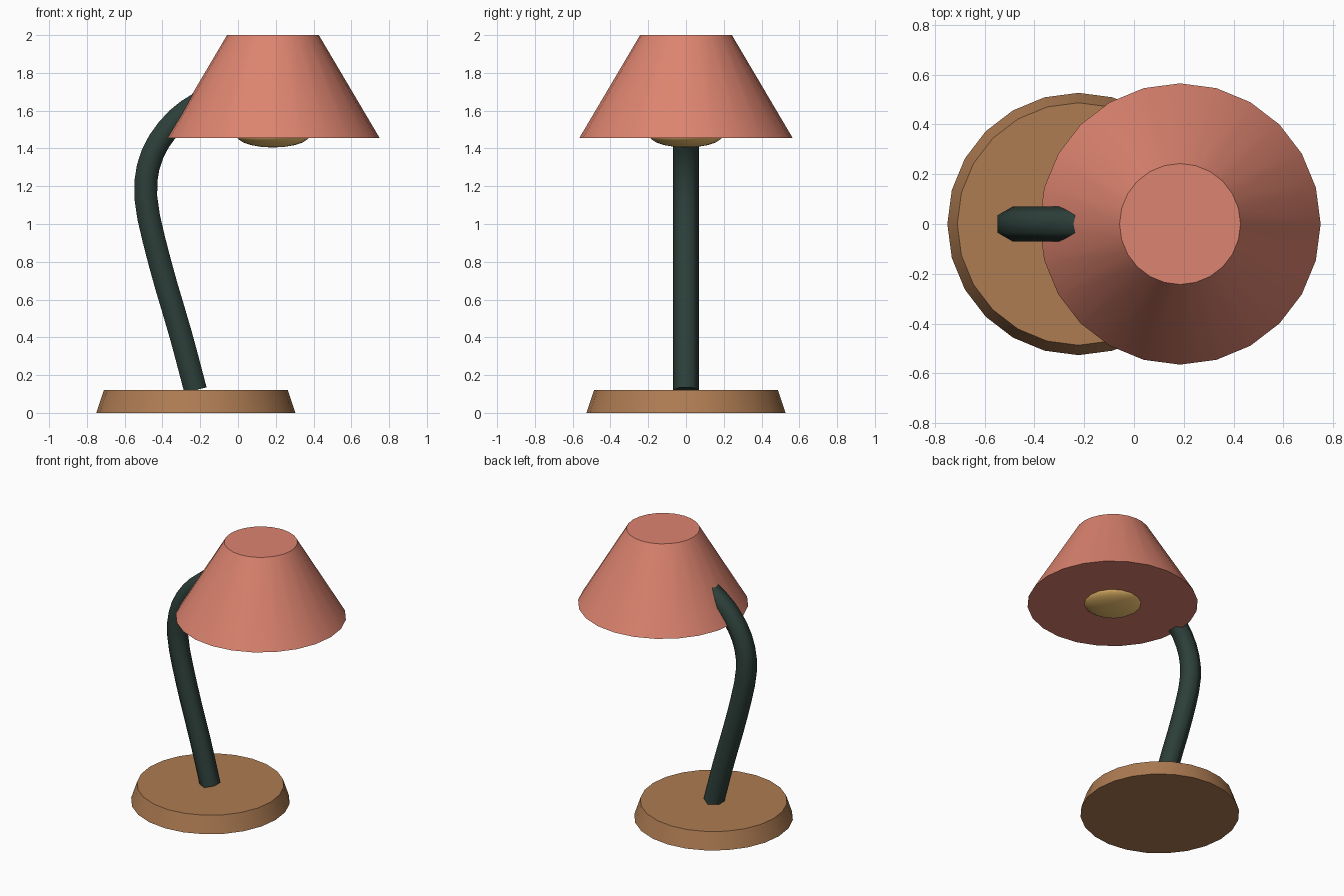
import bpy, bmesh
from math import sin, cos, pi
from mathutils import Vector

if "Cube" in bpy.data.objects:
    bpy.data.objects.remove(bpy.data.objects["Cube"])


def material(name, rgb):
    m = bpy.data.materials.new(name)
    m.diffuse_color = (*rgb, 1)
    m.use_nodes = True
    m.node_tree.nodes["Principled BSDF"].inputs["Base Color"].default_value = m.diffuse_color
    return m


def finish(name, bm, mat, smooth=lambda f: len(f.verts) == 4):
    """Turn a bmesh into an object; sides smooth, caps flat with crisp rims."""
    bmesh.ops.recalc_face_normals(bm, faces=bm.faces)
    for f in bm.faces:
        f.smooth = smooth(f)
    for e in bm.edges:
        if any(not f.smooth for f in e.link_faces):
            e.smooth = False
    me = bpy.data.meshes.new(name)
    bm.to_mesh(me)
    bm.free()
    me.materials.append(mat)
    ob = bpy.data.objects.new(name, me)
    bpy.context.collection.objects.link(ob)
    return ob


def loft(name, rings, mat):
    """Skin closed rings of points and cap both ends."""
    bm = bmesh.new()
    loops = [[bm.verts.new(p) for p in ring] for ring in rings]
    n = len(loops[0])
    for a, b in zip(loops, loops[1:]):
        for i in range(n):
            j = (i + 1) % n
            bm.faces.new((a[i], a[j], b[j], b[i]))
    bm.faces.new(loops[0])
    bm.faces.new(loops[-1])
    return finish(name, bm, mat)


def circle(x, z, r, n=24):
    return [(x + r * cos(2 * pi * i / n), r * sin(2 * pi * i / n), z) for i in range(n)]


wood = material("wood", (0.42, 0.20, 0.085))
coral = material("coral", (0.72, 0.23, 0.16))
green = material("dark_green", (0.026, 0.05, 0.042))
glow = material("warm_bulb", (0.95, 0.58, 0.17))

# Base and shade: solid frustums
loft("base", [circle(-0.223, 0, 0.527), circle(-0.223, 0.12, 0.487)], wood)
loft("shade", [circle(0.185, 1.455, 0.565), circle(0.185, 2.0, 0.243)], coral)

# Stem: hexagonal tube swept along a smooth curve in the xz plane
path = [Vector((x, 0, z)) for x, z in (
    (-0.225, 0.12), (-0.305, 0.42), (-0.415, 0.80), (-0.488, 1.14),
    (-0.453, 1.37), (-0.323, 1.555), (-0.15, 1.67), (0.0, 1.74))]
ext = [2 * path[0] - path[1]] + path + [2 * path[-1] - path[-2]]
pts = []
STEPS = 3
for p0, p1, p2, p3 in zip(ext, ext[1:], ext[2:], ext[3:]):
    for s in range(STEPS):
        t = s / STEPS
        pts.append(0.5 * (2 * p1 + (p2 - p0) * t + (2 * p0 - 5 * p1 + 4 * p2 - p3) * t * t
                          + (3 * p1 - p0 - 3 * p2 + p3) * t ** 3))
pts.append(path[-1])

R = 0.07
side = Vector((0, 1, 0))
rings = []
for i, p in enumerate(pts):
    tangent = (pts[min(i + 1, len(pts) - 1)] - pts[max(i - 1, 0)]).normalized()
    normal = side.cross(tangent)
    angles = [pi / 6 + k * pi / 3 for k in range(6)]
    rings.append([p + R * (cos(a) * normal + sin(a) * side) for a in angles])
loft("stem", rings, green)

# Bulb: flattened ball peeking out below the shade
bm = bmesh.new()
bmesh.ops.create_uvsphere(bm, u_segments=16, v_segments=10, radius=1)
bulb = finish("bulb", bm, glow, lambda f: True)
bulb.scale = (0.195, 0.195, 0.065)
bulb.location = (0.185, 0, 1.47)
